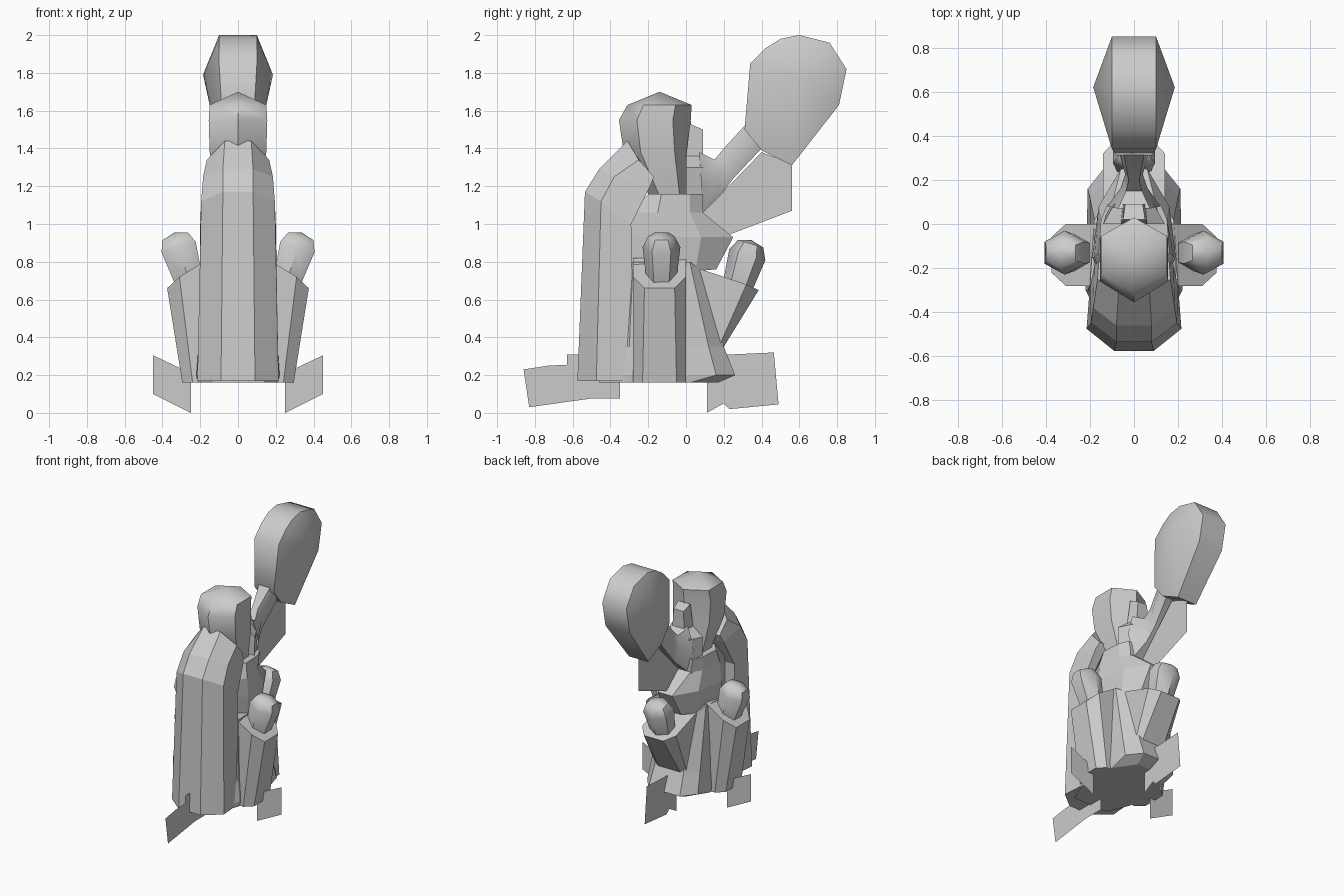
import bpy, bmesh, math
from mathutils import Vector, Matrix


def make(name, verts, faces, smooth=False, matrix=None):
    me = bpy.data.meshes.new(name)
    me.from_pydata([tuple(v) for v in verts], [], faces)
    bm = bmesh.new()
    bm.from_mesh(me)
    if matrix:
        bmesh.ops.transform(bm, matrix=matrix, verts=bm.verts)
    bmesh.ops.recalc_face_normals(bm, faces=bm.faces)
    bm.to_mesh(me)
    bm.free()
    ob = bpy.data.objects.new(name, me)
    bpy.context.collection.objects.link(ob)
    if smooth:
        bpy.ops.object.select_all(action='DESELECT')
        ob.select_set(True)
        bpy.context.view_layer.objects.active = ob
        bpy.ops.object.shade_smooth_by_angle(angle=math.radians(50))
    return ob


def loft(name, rings, tip=None, smooth=False, matrix=None):
    """Skin equal-sized rings, close the ends, optionally end in a point."""
    n = len(rings[0])
    verts = [v for r in rings for v in r]
    faces = [tuple(reversed(range(n)))]
    for k in range(len(rings) - 1):
        for i in range(n):
            j = (i + 1) % n
            faces.append((k*n + i, k*n + j, k*n + n + j, k*n + n + i))
    last = (len(rings) - 1) * n
    if tip:
        verts.append(tip)
        faces += [(last + i, last + (i + 1) % n, len(verts) - 1) for i in range(n)]
    else:
        faces.append(tuple(range(last, last + n)))
    return make(name, verts, faces, smooth, matrix)


def mirrored(half):
    """Complete a half outline (x > 0) across x = 0."""
    return half + [(-x, y, z) for x, y, z in reversed(half)]


def hexagon(rx, ry, cy, z):
    return [(rx * math.sin(i * math.pi / 3) / 0.866, cy + ry * math.cos(i * math.pi / 3), z)
            for i in range(6)]


def plate(name, pts):
    return make(name, pts, [tuple(range(len(pts)))])


# Long faceted cloak covering the front, with sloping shoulders
loft("cloak", [mirrored(r) for r in (
    [(0.09, -0.575, 0.17), (0.215, -0.475, 0.17), (0.2, -0.28, 0.17)],
    [(0.08, -0.535, 1.17), (0.195, -0.45, 1.12), (0.2, -0.29, 1.0)],
    [(0.08, -0.46, 1.29), (0.185, -0.38, 1.25), (0.18, -0.19, 1.2)],
    [(0.07, -0.31, 1.44), (0.165, -0.25, 1.34), (0.16, -0.17, 1.25)])])

# Lower body
loft("lower_body", [mirrored(r) for r in (
    [(0.14, -0.46, 0.16), (0.21, -0.3, 0.16), (0.21, 0.02, 0.16), (0.11, 0.17, 0.16)],
    [(0.14, -0.46, 0.2), (0.22, -0.3, 0.2), (0.21, 0.16, 0.2), (0.13, 0.26, 0.2)],
    [(0.14, -0.4, 0.35), (0.21, -0.3, 0.35), (0.2, 0.12, 0.35), (0.12, 0.2, 0.35)],
    [(0.14, -0.35, 0.8), (0.2, -0.28, 0.8), (0.18, 0.02, 0.8), (0.1, 0.12, 0.73)])])

# Chest bulging to the back
loft("chest", [mirrored(r) for r in (
    [(0.12, -0.29, 0.75), (0.18, -0.15, 0.75), (0.15, 0.05, 0.75), (0.07, 0.16, 0.76)],
    [(0.12, -0.29, 0.93), (0.19, -0.15, 0.93), (0.16, 0.08, 0.93), (0.06, 0.25, 0.93)],
    [(0.12, -0.29, 1.06), (0.18, -0.15, 1.06), (0.15, 0.02, 1.06), (0.1, 0.09, 1.06)],
    [(0.1, -0.2, 1.16), (0.16, -0.13, 1.16), (0.15, 0.02, 1.16), (0.12, 0.09, 1.16)])])

# Upright post behind the head
loft("back_post", [mirrored(r) for r in (
    [(0.13, 0.0, 1.0), (0.11, 0.09, 1.0)],
    [(0.14, 0.0, 1.3), (0.09, 0.09, 1.3)],
    [(0.06, 0.0, 1.36), (0.05, 0.09, 1.36)],
    [(0.05, 0.02, 1.53), (0.04, 0.09, 1.5)])])

# Six-sided head
loft("head", [hexagon(0.11, 0.11, -0.09, 1.16), hexagon(0.15, 0.18, -0.15, 1.38),
              hexagon(0.155, 0.19, -0.165, 1.55), hexagon(0.15, 0.17, -0.14, 1.63)],
     (0, -0.14, 1.7), True)

# Raised club: rim band with bulging sides
rim = [(0.34, 1.85), (0.42, 1.93), (0.5, 1.98), (0.6, 2.0), (0.76, 1.96), (0.85, 1.82),
       (0.81, 1.63), (0.56, 1.31), (0.4, 1.39), (0.31, 1.5)]
n = len(rim)
verts = [(s * 0.1 if z > 1.55 else s * 0.08, y, z) for s in (-1, 1) for y, z in rim]
verts += [(-0.185, 0.62, 1.79), (0.185, 0.62, 1.79)]
faces = []
for i in range(n):
    j = (i + 1) % n
    faces += [(i, j, n + j, n + i), (i, j, 2 * n), (n + i, n + j, 2 * n + 1)]
make("club_head", verts, faces, True)

# Pinched arm carrying the club
arm = []
for y0, z0, y1, z1, w in ((0.09, 1.06, 0.07, 1.38, 0.12), (0.18, 1.15, 0.15, 1.34, 0.06),
                          (0.25, 1.24, 0.2, 1.4, 0.04), (0.4, 1.4, 0.31, 1.52, 0.075),
                          (0.5, 1.45, 0.38, 1.65, 0.09)):
    ym, zm = (y0 + y1) / 2, (z0 + z1) / 2
    arm.append([(w * .6, y0, z0), (w, ym, zm), (w * .6, y1, z1),
                (-w * .6, y1, z1), (-w, ym, zm), (-w * .6, y0, z0)])
loft("club_arm", arm, None, True)

# Side and rear pockets
for s, side in ((1, "right"), (-1, "left")):
    def ring(pts):
        return [(s * x, -0.14 + y, z) for x, y, z in
                pts + [(x, -y, z) for x, y, z in reversed(pts)]]
    loft(side + "_pocket", [
        ring([(0.12, 0.14, 0.16), (0.24, 0.14, 0.16), (0.295, 0.09, 0.16)]),
        ring([(0.15, 0.14, 0.82), (0.31, 0.14, 0.72), (0.375, 0.08, 0.66)])])
loft("rear_pocket", [mirrored(r) for r in (
    [(0.13, 0.05, 0.33), (0.13, 0.17, 0.34), (0.09, 0.2, 0.35)],
    [(0.14, 0.05, 0.77), (0.14, 0.32, 0.68), (0.08, 0.385, 0.65)])])

# Rounded six-sided knobs sitting in the pockets
for name, loc, rot in (
        ("right_knob", (0.3, -0.13, 0.83), Matrix.Rotation(math.radians(17), 4, 'Y')),
        ("left_knob", (-0.3, -0.13, 0.83), Matrix.Rotation(math.radians(-17), 4, 'Y')),
        ("rear_knob", (0, 0.31, 0.79), Matrix.Rotation(math.radians(-17), 4, 'X'))):
    loft(name, [hexagon(0.075, 0.08, 0, -0.13), hexagon(0.095, 0.1, 0, 0.05),
                hexagon(0.07, 0.07, 0, 0.11)], (0, 0, 0.13), True,
         Matrix.Translation(Vector(loc)) @ rot)

# Thin flat fins
plate("upper_fin", [(0, y, z) for y, z in
      ((0.09, 1.06), (0.22, 0.94), (0.56, 1.07), (0.56, 1.32), (0.4, 1.38))])
plate("front_fin", [(0, y, z) for y, z in
      ((-0.86, 0.23), (-0.83, 0.03), (-0.51, 0.075), (-0.35, 0.075), (-0.35, 0.31), (-0.63, 0.31),
       (-0.63, 0.255), (-0.73, 0.25))])
plate("rear_fin", [(0, y, z) for y, z in
      ((0.11, 0.0), (0.2, 0.05), (0.23, 0.02), (0.49, 0.045), (0.465, 0.32), (0.25, 0.31),
       (0.11, 0.31))])
for s, side in ((1, "right"), (-1, "left")):
    plate(side + "_fin", [(s * x, -0.13, z) for x, z in
          ((0.25, 0.0), (0.45, 0.1), (0.45, 0.305), (0.25, 0.21))])
